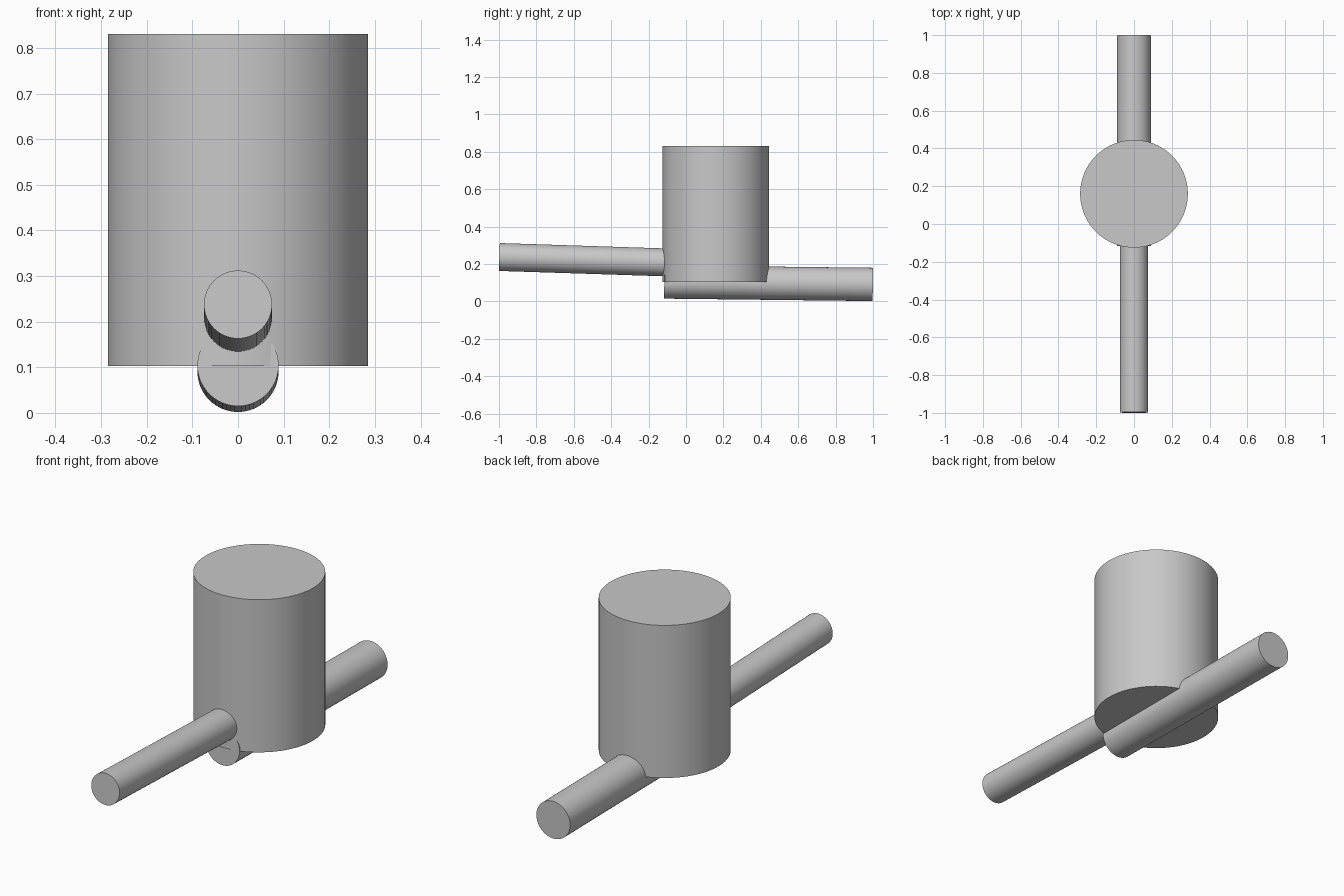
import bpy
import math
from mathutils import Vector

cube = bpy.data.objects.get("Cube")
if cube:
    bpy.data.objects.remove(cube, do_unlink=True)

# Single plain grey
grey = bpy.data.materials.new("plain_grey")
grey.use_nodes = True
color = (0.58, 0.58, 0.58, 1.0)
grey.diffuse_color = color
grey.node_tree.nodes["Principled BSDF"].inputs["Base Color"].default_value = color


def rod(name, start, end, radius, sides=64):
    """Capped cylinder running from start to end."""
    start, end = Vector(start), Vector(end)
    axis = end - start
    bpy.ops.mesh.primitive_cylinder_add(
        vertices=sides, radius=radius, depth=axis.length,
        location=(start + end) / 2,
        rotation=axis.to_track_quat('Z', 'Y').to_euler())
    obj = bpy.context.object
    obj.name = name
    obj.data.materials.append(grey)
    bpy.ops.object.shade_smooth_by_angle(angle=math.radians(30))
    return obj


# Upright drum
rod("drum", (0, 0.16, 0.103), (0, 0.16, 0.83), 0.285, 96)

# Slightly sloping front pipe, ending inside the drum
rod("front_pipe", (0, -0.998, 0.2375), (0, 0.1, 0.202), 0.0745)

# Wider rear pipe, running under the drum to its front edge
rod("rear_pipe", (0, -0.116, 0.104), (0, 0.999, 0.091), 0.089)
